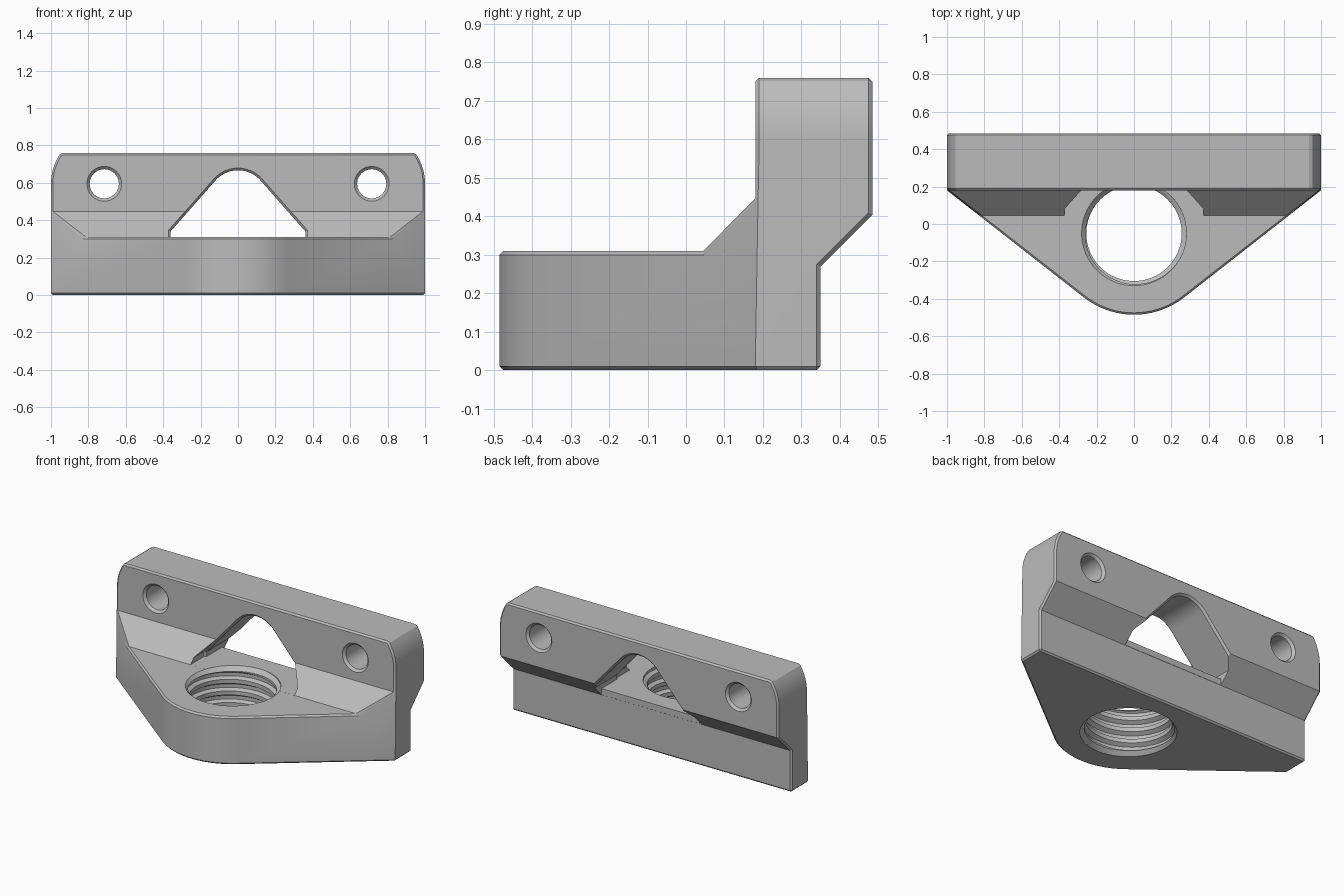
import bpy, bmesh
from math import sin, cos, pi, acos, atan2, hypot, radians

cube = bpy.data.objects.get("Cube")
if cube:
    bpy.data.objects.remove(cube, do_unlink=True)

grey = bpy.data.materials.new("light_grey")
grey.use_nodes = True
colour = (0.5, 0.5, 0.5, 1)
grey.diffuse_color = colour
grey.node_tree.nodes["Principled BSDF"].inputs["Base Color"].default_value = colour


def finish(name, bm):
    bmesh.ops.recalc_face_normals(bm, faces=bm.faces)
    mesh = bpy.data.meshes.new(name)
    bm.to_mesh(mesh)
    bm.free()
    mesh.materials.append(grey)
    ob = bpy.data.objects.new(name, mesh)
    bpy.context.collection.objects.link(ob)
    return ob


def loft(name, rings):
    """Closed solid through rings with equal point counts."""
    bm = bmesh.new()
    loops = [[bm.verts.new(p) for p in ring] for ring in rings]
    n = len(loops[0])
    for a, b in zip(loops, loops[1:]):
        for i in range(n):
            j = (i + 1) % n
            bm.faces.new((a[i], a[j], b[j], b[i]))
    bm.faces.new(loops[0])
    bm.faces.new(loops[-1])
    return finish(name, bm)


def combine(ob, tool, operation):
    mod = ob.modifiers.new("shape", 'BOOLEAN')
    mod.operation = operation
    mod.solver = 'EXACT'
    mod.object = tool
    bpy.context.view_layer.objects.active = ob
    bpy.ops.object.modifier_apply(modifier=mod.name)
    bpy.data.objects.remove(tool, do_unlink=True)


def arc(cx, cy, r, start, end, n):
    return [(cx + r * cos(start + (end - start) * i / n),
             cy + r * sin(start + (end - start) * i / n)) for i in range(n + 1)]


def mirrored(half):
    return half + [(-u, v) for u, v in reversed(half)]


# Body: side profile
WALL, BACK, STEP, TOP, DECK = 0.18, 0.485, 0.35, 0.76, 0.31
side = [(-0.6, 0), (STEP, 0), (STEP, 0.27), (BACK, 0.405), (BACK, TOP),
        (WALL, TOP), (WALL, 0.445), (0.045, DECK), (-0.6, DECK)]
body = loft("bracket_body", [[(x, y, z) for y, z in side] for x in (-1.3, 1.3)])

# Plan outline: rounded nose with straight tapering flanks
ny, nr = -0.05, 0.435
tangent = atan2(WALL - ny, 1) - acos(nr / hypot(1, WALL - ny))
tx, ty = nr * cos(tangent), ny + nr * sin(tangent)
far = (1.2, ty + (WALL - ty) * (1.2 - tx) / (1 - tx))
plan = arc(0, ny, nr, -pi - tangent, tangent, 24)
plan += [far, (far[0], 0.7), (-far[0], 0.7), (-far[0], far[1])]
combine(body, loft("plan", [[(x, y, z) for x, y in plan] for z in (-0.1, 0.9)]), 'INTERSECT')

# Front outline: upper corners concentric with the screw holes
hx, hz = 0.715, 0.595
front = mirrored([(1, -0.1)] + arc(hx, hz, 1 - hx, 0, radians(50), 12))
combine(body, loft("front", [[(x, y, z) for x, z in front] for y in (-0.7, 0.7)]), 'INTERSECT')

# Chamfer the outer edges
bm = bmesh.new()
bm.from_mesh(body.data)
bmesh.ops.remove_doubles(bm, verts=bm.verts, dist=0.0005)
bmesh.ops.dissolve_limit(bm, angle_limit=0.01, verts=bm.verts, edges=bm.edges)
bm.normal_update()


def is_chamfered(e):
    a, b = (v.co for v in e.verts)
    upright_flank = abs(a.z - b.z) > 0.1 and abs(a.y - b.y) < 0.01 and max(a.z, b.z) < 0.5 and a.y < 0.3
    return (e.is_manifold and e.is_convex and e.calc_face_angle() > radians(50)
            and not upright_flank)


bmesh.ops.bevel(bm, geom=[e for e in bm.edges if is_chamfered(e)], offset=0.017,
                offset_type='OFFSET', segments=1, affect='EDGES', clamp_overlap=True)
bmesh.ops.recalc_face_normals(bm, faces=bm.faces)
bm.to_mesh(body.data)
bm.free()


# Arched window with flared rims
def window(y, grow):
    a, r, w = radians(41.4), 0.16 + grow, 0.36 + grow
    shoulder = 0.507 + r * sin(a) - (w - r * cos(a)) * cos(a) / sin(a)
    right = [(w, DECK + 0.0005), (w, shoulder)]
    left = [(-x, z) for x, z in reversed(right)]
    return [(x, y, z) for x, z in right + arc(0, 0.507, r, a, pi - a, 16) + left]


combine(body, loft("window", [window(0, 0.012), window(WALL, 0.012), window(WALL + 0.012, 0),
                              window(BACK - 0.012, 0), window(BACK + 0.02, 0.032)]), 'DIFFERENCE')
notch = [(-0.36, 0.25), (0.36, 0.25), (0.36, 0.33), (-0.36, 0.33)]
combine(body, loft("notch", [[(x, y, z) for x, z in notch] for y in (STEP + 0.001, 0.6)]), 'DIFFERENCE')

# Screw holes with chamfered mouths
stations = [(0.1, 0.093), (WALL, 0.093), (WALL + 0.015, 0.078),
            (BACK - 0.015, 0.078), (BACK, 0.093), (0.6, 0.093)]
for s in (-1, 1):
    rings = [[(x, y, z) for x, z in arc(s * hx, hz, r, 0, 2 * pi, 40)[:-1]] for y, r in stations]
    combine(body, loft("screw_hole", rings), 'DIFFERENCE')

# Threaded socket: helical cutter
N, R, PITCH = 64, 24, 0.075
shape = [(0, 0.255), (0.35, 0.255), (0.5, 0.28), (0.8, 0.28)]
bm = bmesh.new()
grid = []
for i in range(N):
    t = 2 * pi * i / N
    column = []
    for k in range(R + 1):
        part, r = shape[k % 4]
        z = -0.12 + PITCH * (k // 4 + part + i / N)
        column.append(bm.verts.new((r * cos(t), ny + r * sin(t), z)))
    grid.append(column)
for i in range(N):
    j, shift = ((i + 1) % N, 4 if i == N - 1 else 0)
    for k in range(R - shift):
        bm.faces.new((grid[i][k], grid[j][k + shift], grid[j][k + shift + 1], grid[i][k + 1]))
ends = [bm.verts.new((0, ny, z)) for z in (-0.08, 0.36)]
for e in [e for e in bm.edges if e.is_boundary]:
    middle = (e.verts[0].co.z + e.verts[1].co.z) / 2
    bm.faces.new((e.verts[0], e.verts[1], ends[int(middle > 0.15)]))
combine(body, finish("thread", bm), 'DIFFERENCE')

# Lead-in chamfers of the socket
for z, d in ((0, -1), (DECK, 1)):
    rings = [[(x, y, z + d * h) for x, y in arc(0, ny, r, 0, 2 * pi, N)[:-1]]
             for h, r in ((-0.03, 0.25), (0.02, 0.3))]
    combine(body, loft("lead_in", rings), 'DIFFERENCE')

# Smooth curved surfaces, crisp edges
bpy.ops.object.select_all(action='DESELECT')
body.select_set(True)
bpy.context.view_layer.objects.active = body
bpy.ops.object.shade_smooth_by_angle(angle=radians(25))
